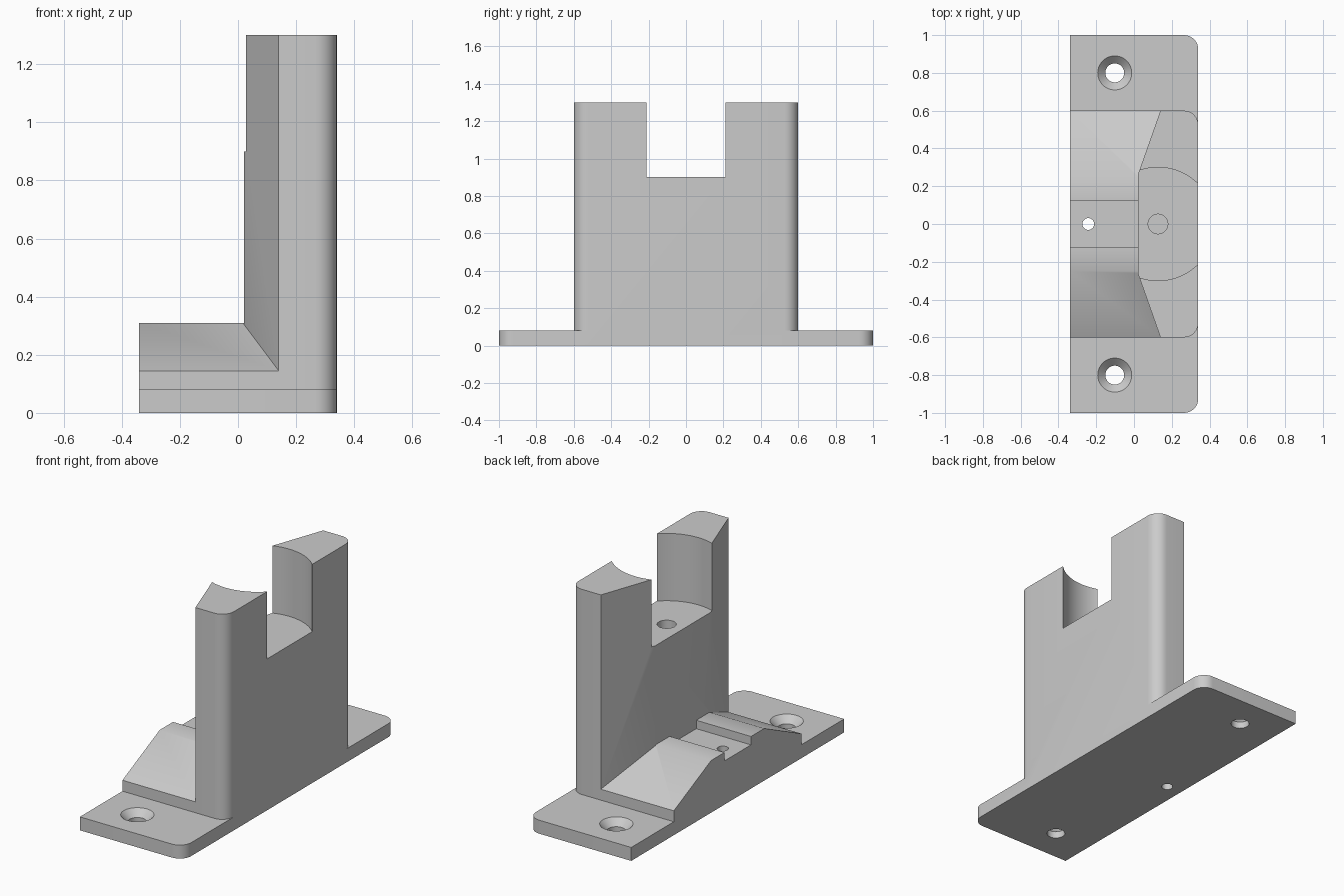
import bpy, bmesh
from math import sin, cos, pi, radians
from mathutils import Matrix

cube = bpy.data.objects.get("Cube")
if cube:
    bpy.data.objects.remove(cube, do_unlink=True)

HALF_X, WALL_Y, CORNER = 0.34, 0.6, 0.075

grey = bpy.data.materials.new("plain grey")
grey.use_nodes = True
colour = (0.6, 0.6, 0.6, 1)
grey.diffuse_color = colour
grey.node_tree.nodes["Principled BSDF"].inputs["Base Color"].default_value = colour


def finish(name, bm):
    bmesh.ops.recalc_face_normals(bm, faces=bm.faces)
    mesh = bpy.data.meshes.new(name)
    bm.to_mesh(mesh)
    bm.free()
    mesh.materials.append(grey)
    obj = bpy.data.objects.new(name, mesh)
    bpy.context.collection.objects.link(obj)
    return obj


def prism(name, outline, start, end, along="z"):
    """Extrude an outline along z (points x, y) or along x (points y, z)."""
    bm = bmesh.new()
    place = (lambda p: (p[0], p[1], start)) if along == "z" else (lambda p: (start, p[0], p[1]))
    face = bm.faces.new([bm.verts.new(place(p)) for p in outline])
    new = bmesh.ops.extrude_face_region(bm, geom=[face])["geom"]
    span = end - start
    bmesh.ops.translate(bm, verts=[g for g in new if isinstance(g, bmesh.types.BMVert)],
                        vec=(0, 0, span) if along == "z" else (span, 0, 0))
    return finish(name, bm)


def cone(name, x, y, z0, z1, r0, r1, segments=48):
    bm = bmesh.new()
    bmesh.ops.create_cone(bm, cap_ends=True, segments=segments, radius1=r0, radius2=r1,
                          depth=z1 - z0, matrix=Matrix.Translation((x, y, (z0 + z1) / 2)))
    return finish(name, bm)


def rounded_back(half_y):
    """Quarter-round corner at the +x, +y end, running from the side to the back."""
    return [(HALF_X - CORNER + CORNER * sin(a), half_y - CORNER + CORNER * cos(a))
            for a in (i * pi / 16 for i in range(9))]


def mirrored(half):
    """Complete an outline by mirroring its first coordinate pair across y = 0."""
    return half + [(x, -y) for x, y in reversed(half)]


def combine(target, tool, operation):
    mod = target.modifiers.new("combine", "BOOLEAN")
    mod.operation, mod.solver, mod.object = operation, "EXACT", tool
    bpy.context.view_layer.objects.active = target
    bpy.ops.object.modifier_apply(modifier=mod.name)
    bpy.data.objects.remove(tool, do_unlink=True)


# Mounting plate with two rounded corners
bracket = prism("mounting_bracket", mirrored([(-HALF_X, 1)] + rounded_back(1)), 0, 0.08)

# Upright wall with a tapering inner face
wall = prism("upright_wall",
             mirrored([(0.02, 0.26), (0.14, WALL_Y)] + rounded_back(WALL_Y)), 0, 1.3)
combine(bracket, wall, "UNION")

# Ramped foot with a shallow groove across its crest
half = [(WALL_Y, 0.02), (WALL_Y, 0.145), (0.25, 0.31), (0.125, 0.31), (0.125, 0.26)]
foot = prism("ramped_foot", half + [(-y, z) for y, z in reversed(half)], -HALF_X, 0.14, "x")
combine(bracket, foot, "UNION")

# Round seat at the top of the wall, with a blind hole in its floor
combine(bracket, cone("seat_cutter", 0.127, 0, 0.9, 1.5, 0.3, 0.3, 96), "DIFFERENCE")
combine(bracket, cone("pin_cutter", 0.127, 0, 0.7, 1.0, 0.052, 0.052), "DIFFERENCE")

# Small through hole in the groove
combine(bracket, cone("small_hole_cutter", -0.242, 0, -0.1, 0.4, 0.031, 0.031), "DIFFERENCE")

# Countersunk screw holes
for side in (-1, 1):
    combine(bracket, cone("screw_cutter", -0.102, side * 0.8, -0.1, 0.2, 0.05, 0.05), "DIFFERENCE")
    combine(bracket, cone("countersink_cutter", -0.102, side * 0.8, 0.04, 0.1, 0.05, 0.11),
            "DIFFERENCE")

# Merge coplanar faces and shade
bm = bmesh.new()
bm.from_mesh(bracket.data)
bmesh.ops.remove_doubles(bm, verts=bm.verts, dist=0.0001)
bmesh.ops.dissolve_limit(bm, angle_limit=radians(0.5), verts=bm.verts, edges=bm.edges)
bm.to_mesh(bracket.data)
bm.free()
bpy.ops.object.select_all(action="DESELECT")
bracket.select_set(True)
bpy.context.view_layer.objects.active = bracket
bpy.ops.object.shade_smooth_by_angle(angle=radians(30))
